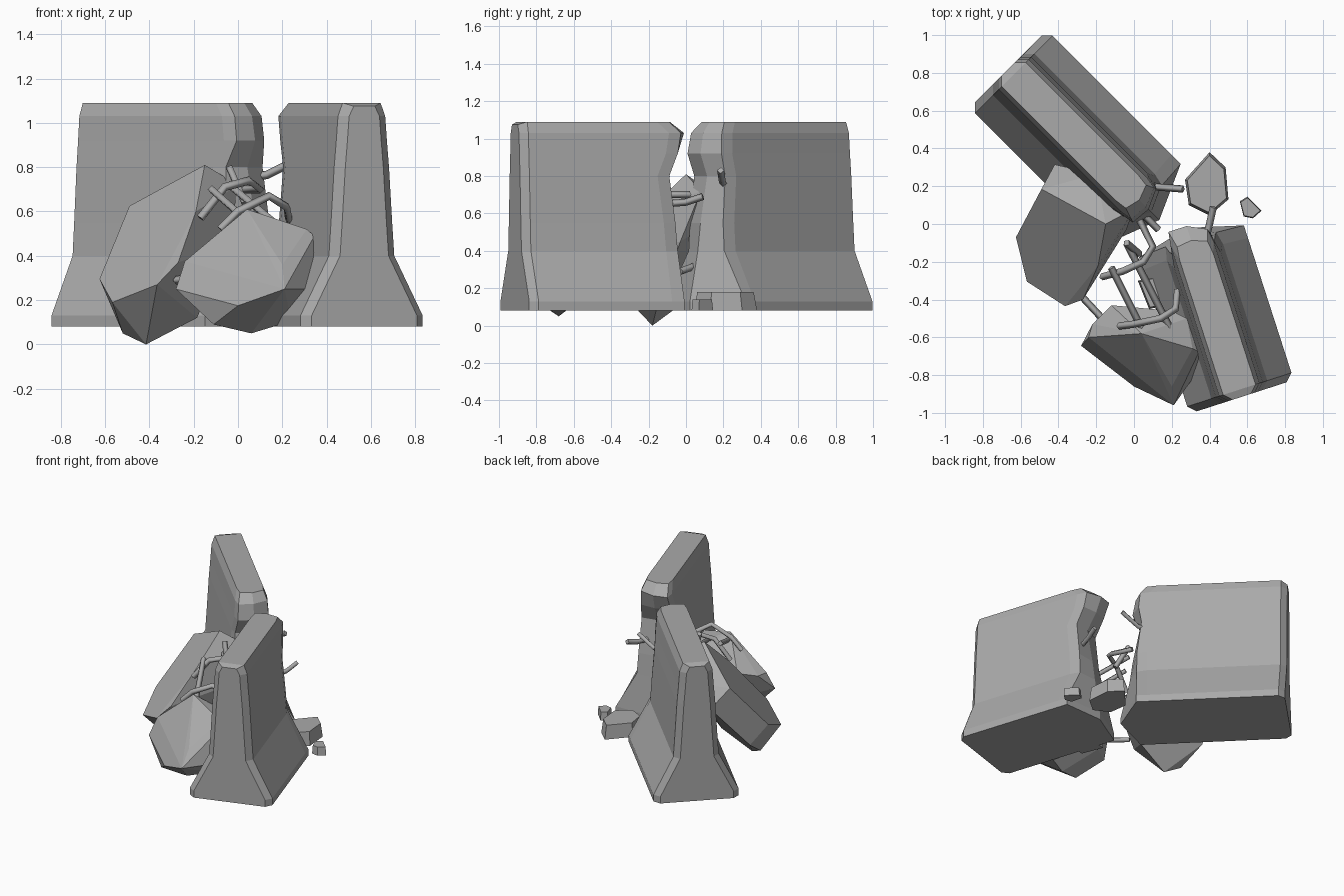
import bpy, bmesh
from math import radians
from mathutils import Vector, Matrix

default = bpy.data.objects.get("Cube")
if default:
    bpy.data.objects.remove(default, do_unlink=True)

concrete = bpy.data.materials.new("concrete_grey")
concrete.use_nodes = True
GREY = (0.4, 0.4, 0.4, 1)
concrete.diffuse_color = GREY
concrete.node_tree.nodes["Principled BSDF"].inputs["Base Color"].default_value = GREY


def finish(name, bm):
    """Turn a bmesh into a flat shaded concrete object."""
    bmesh.ops.recalc_face_normals(bm, faces=bm.faces)
    mesh = bpy.data.meshes.new(name)
    bm.to_mesh(mesh)
    bm.free()
    mesh.materials.append(concrete)
    obj = bpy.data.objects.new(name, mesh)
    bpy.context.scene.collection.objects.link(obj)
    return obj


def hull(name, points):
    """Rubble block: the convex hull of its corners."""
    bm = bmesh.new()
    verts = [bm.verts.new(p) for p in points]
    result = bmesh.ops.convex_hull(bm, input=verts)
    loose = set(result["geom_interior"] + result["geom_unused"])
    bmesh.ops.delete(bm, geom=[v for v in loose if isinstance(v, bmesh.types.BMVert)], context="VERTS")
    bmesh.ops.dissolve_limit(bm, angle_limit=radians(7), verts=bm.verts, edges=bm.edges)
    return finish(name, bm)


def shard(name, outline, low, high):
    """Small flat fragment with a slightly tapered top."""
    middle = sum((Vector(p) for p in outline), Vector((0, 0))) / len(outline)
    top = [middle.lerp(Vector(p), 0.9) for p in outline]
    return hull(name, [(x, y, low) for x, y in outline] + [(x, y, high) for x, y in top])


def rebar(name, path):
    """Bent square bar along a path."""
    curve = bpy.data.curves.new(name, "CURVE")
    curve.dimensions = "3D"
    curve.bevel_depth = 0.019
    curve.bevel_resolution = 0
    curve.use_fill_caps = True
    spline = curve.splines.new("POLY")
    spline.points.add(len(path) - 1)
    for point, co in zip(spline.points, path):
        point.co = (*co, 1)
    curve.materials.append(concrete)
    obj = bpy.data.objects.new(name, curve)
    bpy.context.scene.collection.objects.link(obj)


# Barrier section: (height, half width), flared foot to narrow crown
PROFILE = [(.08, .29), (.13, .29), (.4, .155), (.55, .145), (.8, .13),
           (.92, .12), (1.03, .112), (1.09, .09)]
CHAMFER = 0.04


def barrier(name, origin, heading, breaks):
    """Loft the profile; breaks gives the ragged end per height: right, centre, left."""
    bm = bmesh.new()
    top = len(PROFILE) - 1

    def ring(place):
        right = [bm.verts.new(place(i, -1)) for i in range(top + 1)]
        left = [bm.verts.new(place(i, 1)) for i in range(top + 1)]
        return right, left

    def end_cap(i, side):
        z, w = PROFILE[i]
        return (0, side * (w - CHAMFER), z - (0.015 if i == top else 0))

    def body(i, side):
        z, w = PROFILE[i]
        return (CHAMFER, side * w, z)

    def broken(i, side):
        z, w = PROFILE[i]
        return (breaks[i][side + 1], side * w * 0.9 if i > 1 else side * w, z)

    def shoulder(i, side):
        z, w = PROFILE[i]
        return (breaks[i][side + 1] - 0.07, side * w, z)

    rings = [ring(f) for f in (end_cap, body, shoulder, broken)]
    for (r0, l0), (r1, l1) in zip(rings, rings[1:]):
        for i in range(top):
            bm.faces.new((r0[i], r1[i], r1[i + 1], r0[i + 1]))
            bm.faces.new((l0[i], l0[i + 1], l1[i + 1], l1[i]))
        bm.faces.new((r0[top], r1[top], l1[top], l0[top]))
        bm.faces.new((r0[0], l0[0], l1[0], r1[0]))
    # flat end
    r, l = rings[0]
    for i in range(top):
        bm.faces.new((r[i], r[i + 1], l[i + 1], l[i]))
    # fractured end, folded along a centre column
    r, l = rings[-1]
    mid = [bm.verts.new((breaks[i][1], 0, PROFILE[i][0])) for i in range(top + 1)]
    for i in range(top):
        bm.faces.new((r[i], mid[i], mid[i + 1], r[i + 1]))
        bm.faces.new((mid[i], l[i], l[i + 1], mid[i + 1]))
    bm.faces.new((r[top], mid[top], l[top]))
    bm.faces.new((r[0], l[0], mid[0]))
    bmesh.ops.transform(bm, verts=bm.verts, matrix=Matrix.Translation((*origin, 0))
                        @ Matrix.Rotation(radians(heading), 4, "Z"))
    finish(name, bm)


barrier("rear_barrier", (-.665, .82), -45,
        [(1.02, 1.13, 1), (1.02, 1.13, 1), (1, 1.07, 1.01), (1, 1.05, 1.01),
         (.98, 1, .98), (1.04, 1.05, 1), (1.02, 1.03, .99), (.96, .98, .95)])
barrier("front_barrier", (.57, -.915), 107.9,
        [(.86, .94, .87), (.86, .94, .87), (.87, .9, .88), (.86, .88, .85),
         (.83, .84, .83), (.88, .91, .9), (.9, .95, .95), (.84, .87, .86)])

# Large rubble blocks: outer face first, then the hidden side
hull("leaning_slab", [
    (-.15, 0, .81), (-.49, .185, .625), (-.625, -.07, .295), (-.567, -.305, .19),
    (-.365, -.435, .27), (-.27, -.4, .37), (-.19, -.22, .6),
    (0, .08, .72), (-.42, .315, .5), (-.2, .265, .62), (-.56, .05, .17),
    (-.52, -.13, .05), (-.415, -.18, 0), (-.185, -.15, .12), (-.04, -.03, .45)])
hull("front_rubble_block", [
    (-.28, -.645, .25), (0, -.86, .175), (.21, -.96, .25), (.2, -.86, .36),
    (.31, -.66, .52), (.04, -.58, .61), (-.24, -.6, .375),
    (-.11, -.74, .09), (.06, -.68, .05), (.24, -.62, .105), (.335, -.785, .25),
    (.345, -.675, .49), (.28, -.5, .5), (.2, -.46, .5), (-.12, -.43, .4),
    (-.22, -.53, .37), (-.1, -.5, .2), (.2, -.48, .2)])

# Small fragments on the ground
shard("rear_fragment", [(.4, .38), (.485, .3), (.5, .13), (.4, .045), (.29, .1), (.27, .235)], .08, .18)
shard("tiny_fragment", [(.56, .12), (.6, .145), (.675, .07), (.63, .03), (.58, .04)], .08, .14)
shard("middle_fragment", [(.02, -.3), (.18, -.26), (.22, -.42), (.08, -.45)], .08, .2)

# Bent reinforcing bars
BARS = {
    "rear_barrier_upper_bar": [(.03, .22, .75), (.13, .195, .765), (.26, .185, .83)],
    "rear_barrier_lower_bar": [(.05, .05, .32), (.13, -.03, .29)],
    "front_barrier_bar": [(.37, -.12, .65), (.4, 0, .66), (.42, .09, .69)],
    "long_bar": [(.05, -.57, .55), (-.12, -.23, .7)],
    "second_long_bar": [(.2, -.57, .52), (-.04, -.1, .72)],
    "low_bar": [(-.28, -.38, .29), (-.15, -.52, .3)],
    "upper_cross_bar": [(-.17, -.28, .57), (-.06, -.25, .71), (.05, -.2, .74), (.1, -.12, .7), (.03, .02, .7)],
    "tall_bar": [(-.04, -.1, .8), (.03, -.16, .64)],
    "lower_cross_bar": [(-.08, -.54, .52), (0, -.53, .6), (.14, -.5, .67), (.22, -.45, .62), (.23, -.35, .56)],
}
for bar_name, bar_path in BARS.items():
    rebar(bar_name, bar_path)
